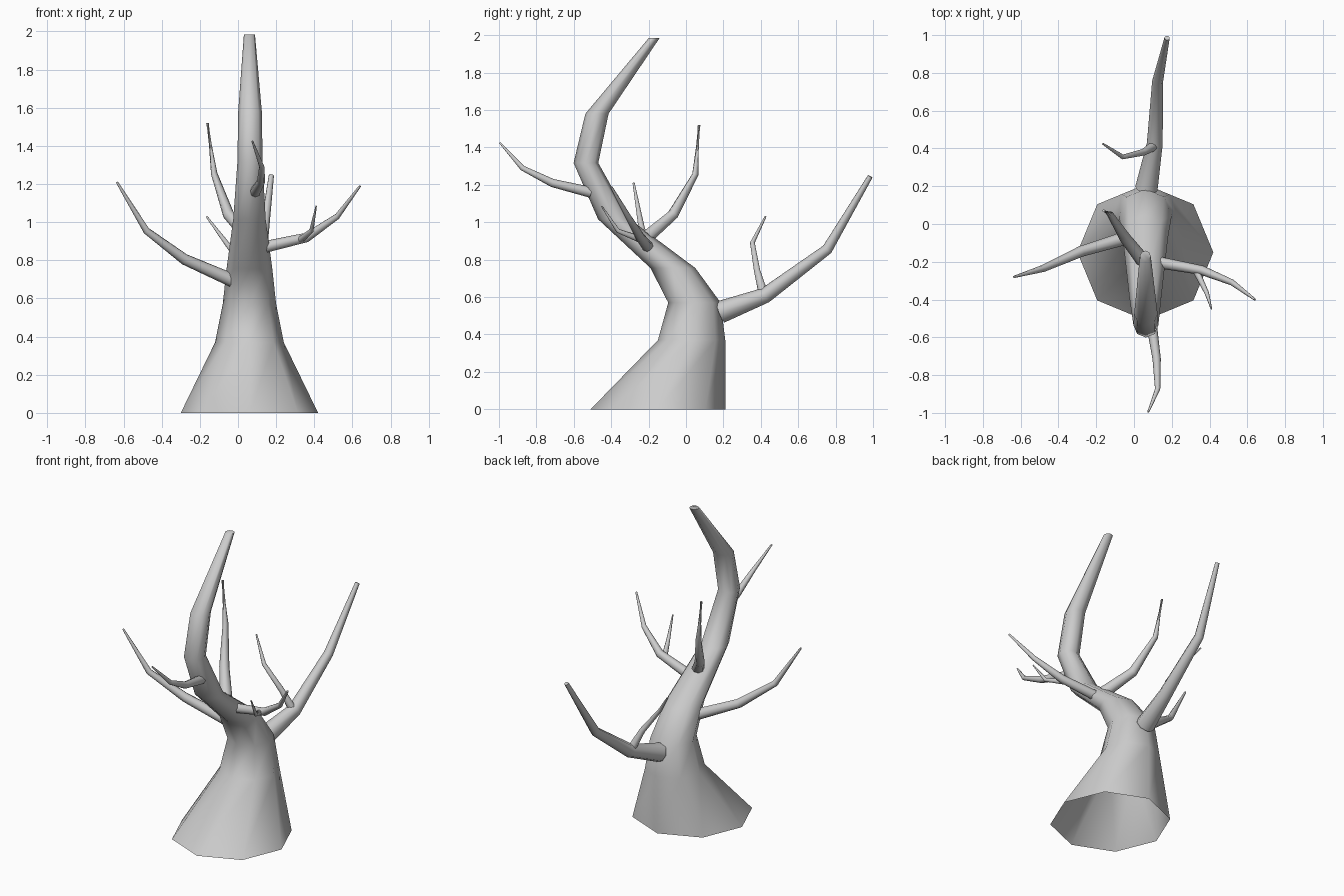
import bpy, bmesh, math
from mathutils import Vector

SIDES = 8

cube = bpy.data.objects.get("Cube")
if cube:
    bpy.data.objects.remove(cube, do_unlink=True)

bark = bpy.data.materials.new("grey bark")
bark.use_nodes = True
grey = (0.6, 0.6, 0.6, 1)
bark.diffuse_color = grey
bark.node_tree.nodes["Principled BSDF"].inputs["Base Color"].default_value = grey


def tube(name, path, level=False, cap_start=True):
    """Loft rings along (x, y, z, radius) points; level keeps rings horizontal."""
    bm = bmesh.new()
    points = [Vector(p[:3]) for p in path]
    rings = []
    for i, p in enumerate(points):
        before = (p - points[i - 1]).normalized() if i else Vector()
        after = (points[i + 1] - p).normalized() if i + 1 < len(points) else Vector()
        axis = Vector((0, 0, 1)) if level else (before + after).normalized()
        guide = Vector((0, 1, 0)) if level or abs(axis.z) > 0.95 else Vector((0, 0, 1))
        u = guide.cross(axis).normalized()
        v = axis.cross(u)
        ring = []
        for k in range(SIDES):
            a = math.tau * k / SIDES
            ring.append(bm.verts.new(p + path[i][3] * (u * math.cos(a) + v * math.sin(a))))
        rings.append(ring)
    for low, high in zip(rings, rings[1:]):
        for k in range(SIDES):
            n = (k + 1) % SIDES
            bm.faces.new((low[k], low[n], high[n], high[k]))
    if cap_start:
        bm.faces.new(rings[0][::-1])
    bm.faces.new(rings[-1])
    mesh = bpy.data.meshes.new(name)
    bm.to_mesh(mesh)
    bm.free()
    mesh.materials.append(bark)
    obj = bpy.data.objects.new(name, mesh)
    bpy.context.collection.objects.link(obj)
    bpy.ops.object.select_all(action="DESELECT")
    obj.select_set(True)
    bpy.context.view_layer.objects.active = obj
    bpy.ops.object.shade_smooth_by_angle(angle=math.radians(62))
    return obj


# Hollow flared trunk that leans forward, then curls back at the tip
tube("trunk", [
    (0.06, -0.15, 0, 0.36), (0.06, 0.03, 0.37, 0.18), (0.06, 0.045, 0.57, 0.14),
    (0.06, -0.07, 0.755, 0.12), (0.06, -0.385, 1.016, 0.085),
    (0.063, -0.535, 1.317, 0.066), (0.063, -0.476, 1.58, 0.062),
    (0.06, -0.17, 1.985, 0.029)], level=True, cap_start=False)

# Limbs and their twigs
limbs = {
    "back_branch": [(0.065, 0.185, 0.52, 0.06), (0.11, 0.425, 0.61, 0.042),
                    (0.125, 0.755, 0.855, 0.029), (0.175, 0.985, 1.245, 0.014)],
    "back_twig": [(0.10, 0.41, 0.63, 0.025), (0.05, 0.38, 0.74, 0.018),
                  (-0.06, 0.355, 0.89, 0.013), (-0.165, 0.425, 1.03, 0.005)],
    "left_branch": [(0.14, -0.205, 0.87, 0.031), (0.36, -0.245, 0.92, 0.025),
                    (0.52, -0.31, 1.03, 0.016), (0.64, -0.40, 1.19, 0.006)],
    "left_twig": [(0.33, -0.25, 0.91, 0.018), (0.385, -0.365, 0.955, 0.012),
                  (0.41, -0.45, 1.085, 0.004)],
    "right_branch": [(-0.03, -0.07, 0.695, 0.036), (-0.28, -0.145, 0.805, 0.029),
                     (-0.48, -0.235, 0.955, 0.019), (-0.635, -0.28, 1.21, 0.006)],
    "upper_back_branch": [(0.06, -0.21, 0.92, 0.038), (-0.05, -0.07, 1.04, 0.03),
                          (-0.125, 0.05, 1.255, 0.017), (-0.16, 0.07, 1.52, 0.007)],
    "front_branch": [(0.09, -0.51, 1.16, 0.029), (0.12, -0.715, 1.21, 0.022),
                     (0.125, -0.875, 1.29, 0.014), (0.075, -0.995, 1.425, 0.005)],
}
for name, path in limbs.items():
    tube(name, path)
